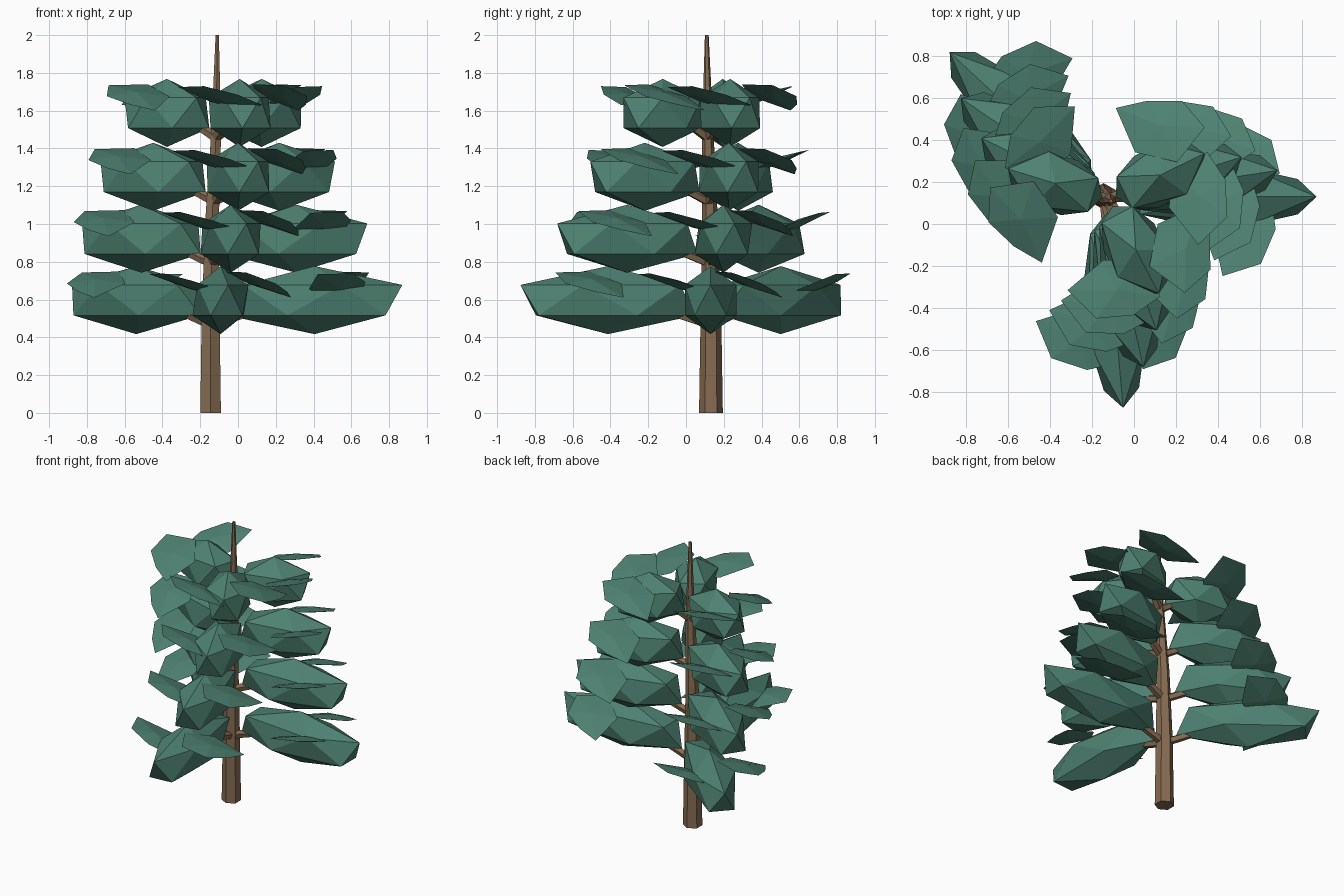
import bpy, bmesh
from math import cos, sin, pi, radians
from mathutils import Matrix, Vector

if "Cube" in bpy.data.objects:
    bpy.data.objects.remove(bpy.data.objects["Cube"])


def material(name, rgb):
    m = bpy.data.materials.new(name)
    m.diffuse_color = (*rgb, 1)
    m.use_nodes = True
    m.node_tree.nodes["Principled BSDF"].inputs["Base Color"].default_value = m.diffuse_color
    return m


GREEN = material("needles", (0.075, 0.22, 0.165))
BROWN = material("bark", (0.24, 0.15, 0.085))


def add_object(name, bm, mat):
    bmesh.ops.recalc_face_normals(bm, faces=bm.faces)
    me = bpy.data.meshes.new(name)
    bm.to_mesh(me)
    bm.free()
    me.materials.append(mat)
    ob = bpy.data.objects.new(name, me)
    bpy.context.collection.objects.link(ob)
    return ob


# Trunk: tapered, slightly leaning six-sided stem
TRUNK = [(0.0, -0.145, 0.132, 0.063), (0.5, -0.145, 0.132, 0.055),
         (1.0, -0.138, 0.128, 0.042), (1.5, -0.115, 0.115, 0.030),
         (2.0, -0.110, 0.110, 0.010)]
bm = bmesh.new()
rings = [[bm.verts.new((x + r * cos(k * pi / 3 - pi / 2), y + r * sin(k * pi / 3 - pi / 2), z))
          for k in range(6)] for z, x, y, r in TRUNK]
for a, b in zip(rings, rings[1:]):
    for k in range(6):
        j = (k + 1) % 6
        bm.faces.new((a[k], a[j], b[j], b[k]))
bm.faces.new(rings[0])
bm.faces.new(rings[-1])
add_object("trunk", bm, BROWN)


# Branch: thin five-sided stick between two points
def branch(name, p, q, r):
    bm = bmesh.new()
    d = q - p
    bmesh.ops.create_cone(bm, cap_ends=True, segments=5, radius1=r, radius2=r * 0.7, depth=d.length)
    rot = d.to_track_quat('Z', 'Y').to_matrix().to_4x4()
    bmesh.ops.transform(bm, matrix=Matrix.Translation((p + q) / 2) @ rot, verts=bm.verts)
    add_object(name, bm, BROWN)


# Foliage mass: stretched icosahedron pointing outwards
def clump(name, frame, size):
    bm = bmesh.new()
    bmesh.ops.create_icosphere(bm, subdivisions=1, radius=1)
    bmesh.ops.transform(bm, matrix=frame @ Matrix.Diagonal((*size, 1)), verts=bm.verts)
    add_object(name, bm, GREEN)


# Spray: thin tilted lens with a low-poly outline
def spray(name, frame, outline, height):
    def lift(u, v):
        return height + 0.13 * u - 0.33 * v
    bm = bmesh.new()
    rim = [bm.verts.new((u, v, lift(u, v))) for u, v in outline]
    cu = sum(p[0] for p in outline) / len(outline)
    cv = sum(p[1] for p in outline) / len(outline)
    for s in (0.022, -0.022):
        c = bm.verts.new((cu, cv, lift(cu, cv) + s))
        for k in range(len(rim)):
            bm.faces.new((rim[k - 1], rim[k], c))
    bmesh.ops.transform(bm, matrix=frame, verts=bm.verts)
    add_object(name, bm, GREEN)


LEFT = [(-0.05, 0.38), (0.10, 0.345), (0.25, 0.27), (0.29, 0.11), (0.10, 0.02), (-0.06, 0.15)]
RIGHT = [(0.017, -0.378), (0.20, -0.32), (0.27, -0.155), (0.25, 0.0), (0.05, 0.0), (-0.03, -0.16)]

# Tiers: height, trunk centre, reach, half length
TIERS = [(0.597, -0.14, 0.13, 0.545, 0.52), (0.922, -0.138, 0.13, 0.452, 0.425),
         (1.25, -0.125, 0.12, 0.36, 0.345), (1.588, -0.118, 0.115, 0.27, 0.262)]
# Branch headings for the lowest and highest tier
HEADINGS = {"front": (-85, -62), "side": (0, 26), "rear": (137, 163)}

for i, (z, tx, ty, reach, half) in enumerate(TIERS):
    for side, (h0, h1) in HEADINGS.items():
        ang = radians(h0 + (h1 - h0) * i / 3)
        out = Vector((cos(ang), sin(ang), 0))
        base = Vector((tx, ty, z))
        frame = Matrix.Translation(base + out * reach) @ Matrix.Rotation(ang, 4, 'Z')
        tag = f"{side}_{i + 1}"
        clump("foliage_" + tag, frame, (half, 0.16, 0.18))
        spray("left_spray_" + tag, frame, LEFT, 0.145)
        spray("right_spray_" + tag, frame, RIGHT, 0.01)
        branch("branch_" + tag, base + Vector((0, 0, -0.13)),
               base + out * reach * 0.7 + Vector((0, 0, -0.01)), 0.028)
